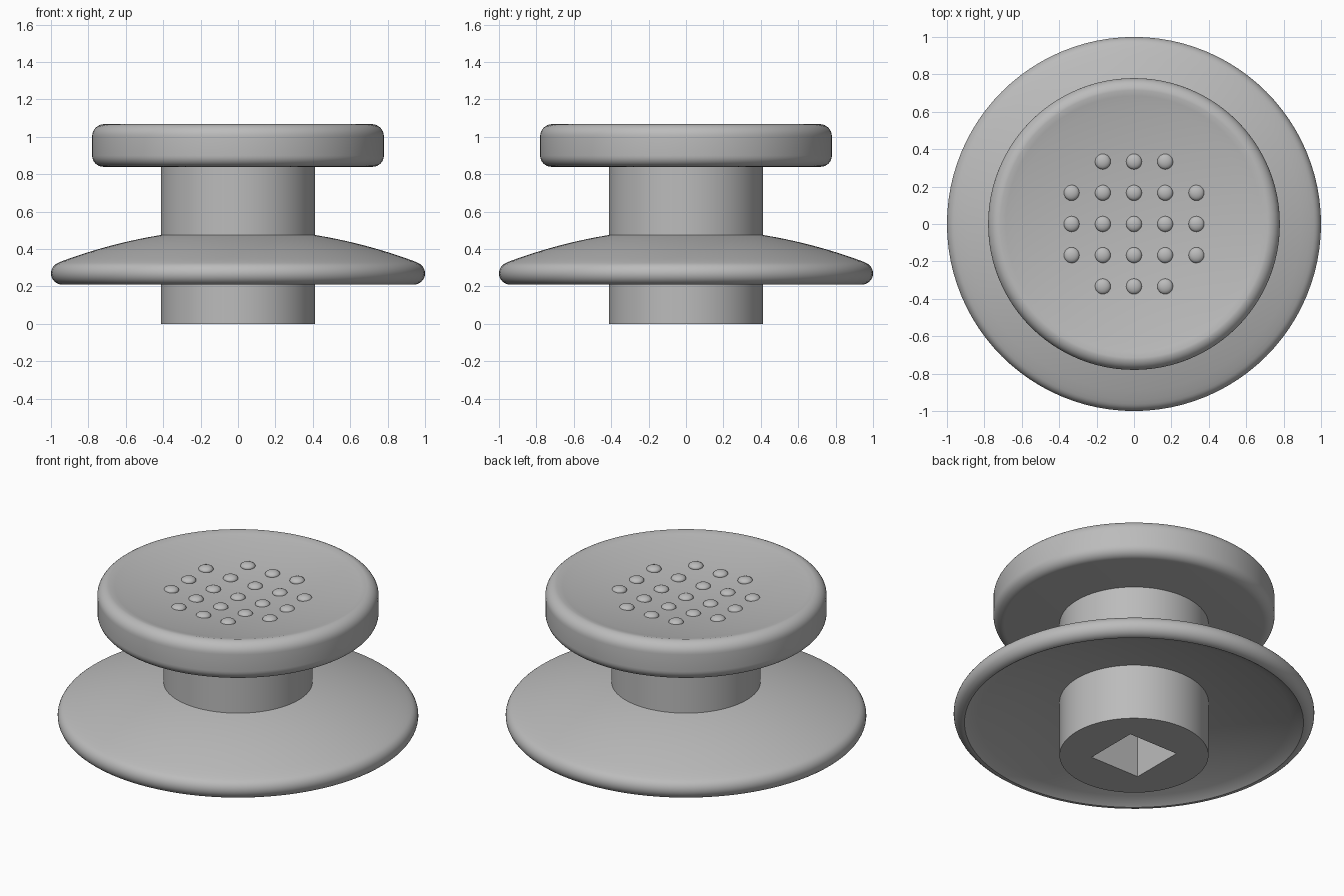
import bpy, bmesh, math

if "Cube" in bpy.data.objects:
    bpy.data.objects.remove(bpy.data.objects["Cube"])

grey = bpy.data.materials.new("mid grey")
grey.diffuse_color = (0.5, 0.5, 0.5, 1)
grey.use_nodes = True
grey.node_tree.nodes["Principled BSDF"].inputs["Base Color"].default_value = grey.diffuse_color


def arc(cx, cz, r, a0, a1, n=8):
    """Profile points on a circular arc, angles in degrees."""
    angles = [math.radians(a0 + (a1 - a0) * i / n) for i in range(n + 1)]
    return [(cx + r * math.cos(a), cz + r * math.sin(a)) for a in angles]


def curve(r0, r1, f, n):
    """Profile points (r, f(r)) from r0 to r1."""
    radii = [r0 + (r1 - r0) * i / n for i in range(n + 1)]
    return [(r, f(r)) for r in radii]


def finish(bm, name, angle=35):
    bmesh.ops.recalc_face_normals(bm, faces=bm.faces)
    mesh = bpy.data.meshes.new(name)
    bm.to_mesh(mesh)
    bm.free()
    mesh.materials.append(grey)
    ob = bpy.data.objects.new(name, mesh)
    bpy.context.collection.objects.link(ob)
    bpy.ops.object.select_all(action='DESELECT')
    ob.select_set(True)
    bpy.context.view_layer.objects.active = ob
    bpy.ops.object.shade_smooth_by_angle(angle=math.radians(angle))
    return ob


def lathe(name, profile, closed=False, steps=96):
    """Revolve an (r, z) profile around the z axis."""
    bm = bmesh.new()
    verts = [bm.verts.new((r, 0, z)) for r, z in profile]
    pairs = list(zip(verts, verts[1:])) + ([(verts[-1], verts[0])] if closed else [])
    edges = [bm.edges.new(p) for p in pairs]
    bmesh.ops.spin(bm, geom=verts + edges, cent=(0, 0, 0), axis=(0, 0, 1),
                   angle=math.tau, steps=steps)
    bmesh.ops.remove_doubles(bm, verts=bm.verts, dist=1e-4)
    return finish(bm, name)


STEM_R = 0.413


# Dished thumb cap with rounded rim
def dish(r):
    return 0.99 + 0.15 * r * r


cap = ([(0, 0.84)] + arc(0.72, 0.90, 0.06, -90, 0) + arc(0.715, 1.003, 0.065, 0, 90)
       + curve(0.685, 0, dish, 14))
lathe("thumb_cap", cap)

# Domed skirt, hollow underneath, with a round rim
skirt = (curve(0.39, 0.94, lambda r: 0.475 - 0.195 * (r * r - 0.17), 12)
         + arc(0.94, 0.27, 0.06, 68, -90, 14)
         + curve(0.91, 0.39, lambda r: 0.34 - 0.17 * (r * r - 0.17), 12))
lathe("skirt", skirt, closed=True)

# Stem with a square socket in its base
stem = lathe("stem", [(0, 0), (STEM_R, 0), (STEM_R, 0.88), (0, 0.88)])
SOCKET, DEPTH = 0.334, 0.5
bpy.ops.mesh.primitive_cube_add(size=1, location=(0, 0, DEPTH / 2 - 0.05))
cutter = bpy.context.object
cutter.name = "socket_cutter"
cutter.scale = (SOCKET, SOCKET, DEPTH + 0.1)
cutter.data.materials.append(grey)
cutter.hide_render = True
cut = stem.modifiers.new("socket", 'BOOLEAN')
cut.operation, cut.object, cut.solver = 'DIFFERENCE', cutter, 'EXACT'
bpy.context.view_layer.objects.active = stem
bpy.ops.object.modifier_apply(modifier=cut.name)
bpy.data.objects.remove(cutter)

# Grip bumps: 5 x 5 grid without its corners, resting on the dish
PITCH = 0.167
for i in range(-2, 3):
    for j in range(-2, 3):
        if abs(i) + abs(j) == 4:
            continue
        x, y = i * PITCH, j * PITCH
        bm = bmesh.new()
        bmesh.ops.create_uvsphere(bm, u_segments=20, v_segments=12, radius=1)
        bmesh.ops.scale(bm, vec=(0.042, 0.042, 0.022), verts=bm.verts)
        bmesh.ops.translate(bm, vec=(x, y, dish(math.hypot(x, y))), verts=bm.verts)
        finish(bm, "grip_bump", 60)
